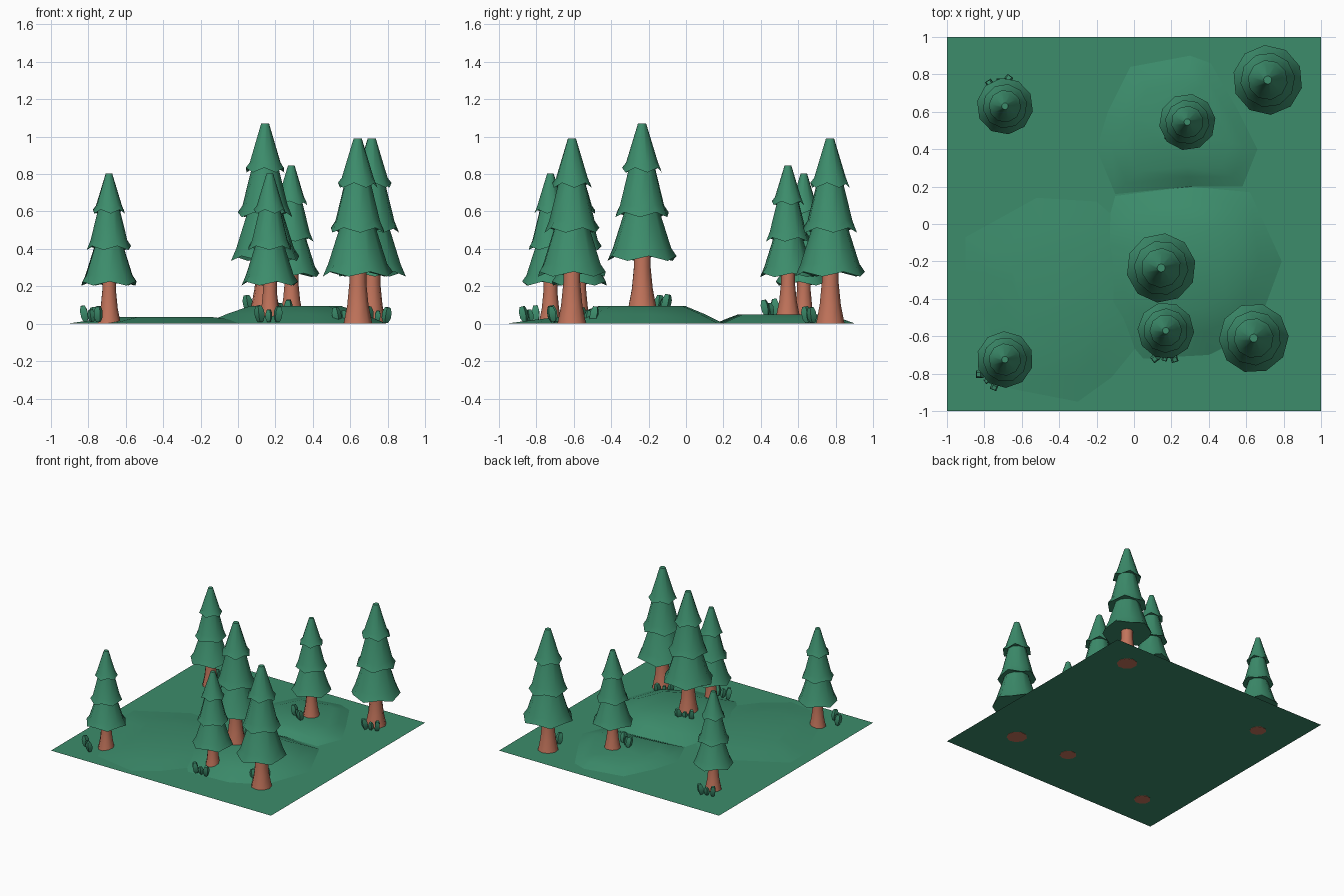
import bpy, bmesh, math
from mathutils import Matrix, Vector

cube = bpy.data.objects.get("Cube")
if cube:
    bpy.data.objects.remove(cube, do_unlink=True)


def material(name, rgb):
    m = bpy.data.materials.new(name)
    m.use_nodes = True
    m.diffuse_color = (*rgb, 1)
    m.node_tree.nodes["Principled BSDF"].inputs["Base Color"].default_value = (*rgb, 1)
    return m


GREEN = material("forest_green", (0.045, 0.262, 0.147))
BARK = material("reddish_bark", (0.54, 0.175, 0.105))


def finish(bm, name, mat, angle):
    bmesh.ops.recalc_face_normals(bm, faces=bm.faces)
    mesh = bpy.data.meshes.new(name)
    bm.to_mesh(mesh)
    bm.free()
    mesh.materials.append(mat)
    ob = bpy.data.objects.new(name, mesh)
    bpy.context.collection.objects.link(ob)
    bpy.ops.object.select_all(action='DESELECT')
    ob.select_set(True)
    bpy.context.view_layer.objects.active = ob
    bpy.ops.object.shade_smooth_by_angle(angle=math.radians(angle))
    return ob


def loft(bm, rings):
    """Skin a list of equal-length point rings and cap both ends."""
    loops = [[bm.verts.new(p) for p in ring] for ring in rings]
    n = len(loops[0])
    for a, b in zip(loops, loops[1:]):
        for i in range(n):
            j = (i + 1) % n
            bm.faces.new((a[i], a[j], b[j], b[i]))
    bm.faces.new(loops[-1])
    bm.faces.new(list(reversed(loops[0])))


def lathe(bm, profile, sides, mat=Matrix(), wave=0, turn=0):
    """Revolve (radius, height) pairs; wave staggers the first ring's height."""
    rings = []
    for k, (r, z) in enumerate(profile):
        ring = []
        for i in range(sides):
            a = turn + math.tau * i / sides
            dz = wave * (-1) ** i if k == 0 else 0
            ring.append(mat @ Vector((r * math.cos(a), r * math.sin(a), z + dz)))
        rings.append(ring)
    loft(bm, rings)


TRUNK = [(0.078, 0), (0.058, 0.1), (0.046, 0.22), (0.046, 0.36)]
TIERS = [
    [(0.187, 0.265), (0.158, 0.32), (0.075, 0.58)],
    [(0.147, 0.5), (0.122, 0.55), (0.06, 0.8)],
    [(0.107, 0.74), (0.086, 0.78), (0.022, 0.99)],
]


def tree(name, x, y, z, s, turn):
    place = Matrix.Translation((x, y, z)) @ Matrix.Scale(s, 4)
    bm = bmesh.new()
    lathe(bm, TRUNK, 9, place, turn=turn)
    finish(bm, name + "_trunk", BARK, 45)
    bm = bmesh.new()
    for k, tier in enumerate(TIERS):
        lathe(bm, tier, 10, place, wave=0.013, turn=turn + k * 0.35)
    finish(bm, name + "_foliage", GREEN, 45)


BLADE = [(0.014, 0), (0.026, 0.025), (0.027, 0.06), (0.016, 0.088)]


def grass(name, x, y, z, out):
    """A short row of stubby blades, leaning outward from the trunk."""
    bm = bmesh.new()
    for k, h in ((-1, 1), (0, 0.75), (1, 0.95)):
        a = out + k * 0.6
        place = (Matrix.Translation((x - k * 0.045 * math.sin(out), y + k * 0.045 * math.cos(out), z))
                 @ Matrix.Rotation(a, 4, 'Z') @ Matrix.Rotation(0.2, 4, 'Y')
                 @ Matrix.Scale(h, 4))
        lathe(bm, BLADE, 4, place, turn=0.5)
    finish(bm, name, GREEN, 25)


def hill(name, outline, centre, height, flat):
    """A low mound: irregular footprint rising to a shrunken flat top."""
    c = Vector(centre)
    rings = []
    for f, z in ((1, 0.002), (0.5 + flat / 2, height * 0.55), (flat, height)):
        rings.append([(*(c + (Vector(p) - c) * f), z) for p in outline])
    bm = bmesh.new()
    loft(bm, rings)
    finish(bm, name, GREEN, 30)


# Ground sheet
bm = bmesh.new()
bmesh.ops.create_grid(bm, x_segments=1, y_segments=1, size=1,
                      matrix=Matrix.Translation((0, 0, 0.002)))
finish(bm, "ground", GREEN, 30)

# Low hills
hill("tall_hill", [(-0.1, 0.15), (0.3, 0.2), (0.62, 0.17), (0.79, -0.2), (0.65, -0.58),
                   (0.4, -0.7), (0.05, -0.72), (-0.18, -0.45), (-0.17, -0.1)],
     (0.31, -0.21), 0.095, 0.5)
hill("back_hill", [(-0.02, 0.84), (0.3, 0.9), (0.41, 0.86), (0.56, 0.6), (0.66, 0.4),
                   (0.58, 0.2), (0.3, 0.2), (-0.1, 0.16), (-0.2, 0.4), (-0.14, 0.6)],
     (0.25, 0.5), 0.05, 0.65)
hill("front_hill", [(-0.52, 0.14), (-0.9, -0.07), (-0.9, -0.25), (-0.76, -0.6), (-0.66, -0.88),
                    (-0.3, -0.95), (-0.12, -0.82), (0.1, -0.55), (0.05, -0.1), (-0.2, 0.12)],
     (-0.4, -0.4), 0.037, 0.5)

# Trees: position, base height, scale, and the direction of the grass beside them
SMALL = 0.81
for name, x, y, z, s, (gx, gy), gz in (
    ("front_right_tree", -0.69, -0.725, 0, SMALL, (-0.78, -0.83), 0.01),
    ("back_right_tree", -0.69, 0.63, 0, SMALL, (-0.72, 0.755), 0.005),
    ("hilltop_tree", 0.145, -0.235, 0.085, 0.995, (0.1, -0.13), 0.07),
    ("hillside_tree", 0.17, -0.57, 0, SMALL, (0.165, -0.71), 0.01),
    ("front_left_tree", 0.64, -0.61, 0, 1, (0.57, -0.53), 0.005),
    ("back_left_tree", 0.715, 0.77, 0, 1, (0.745, 0.665), 0.005),
    ("back_hill_tree", 0.285, 0.545, 0.045, SMALL, (0.23, 0.455), 0.045),
):
    tree(name, x, y, z, s, x * 3 + y)
    grass(name + "_grass", gx, gy, gz, math.atan2(gy - y, gx - x))
